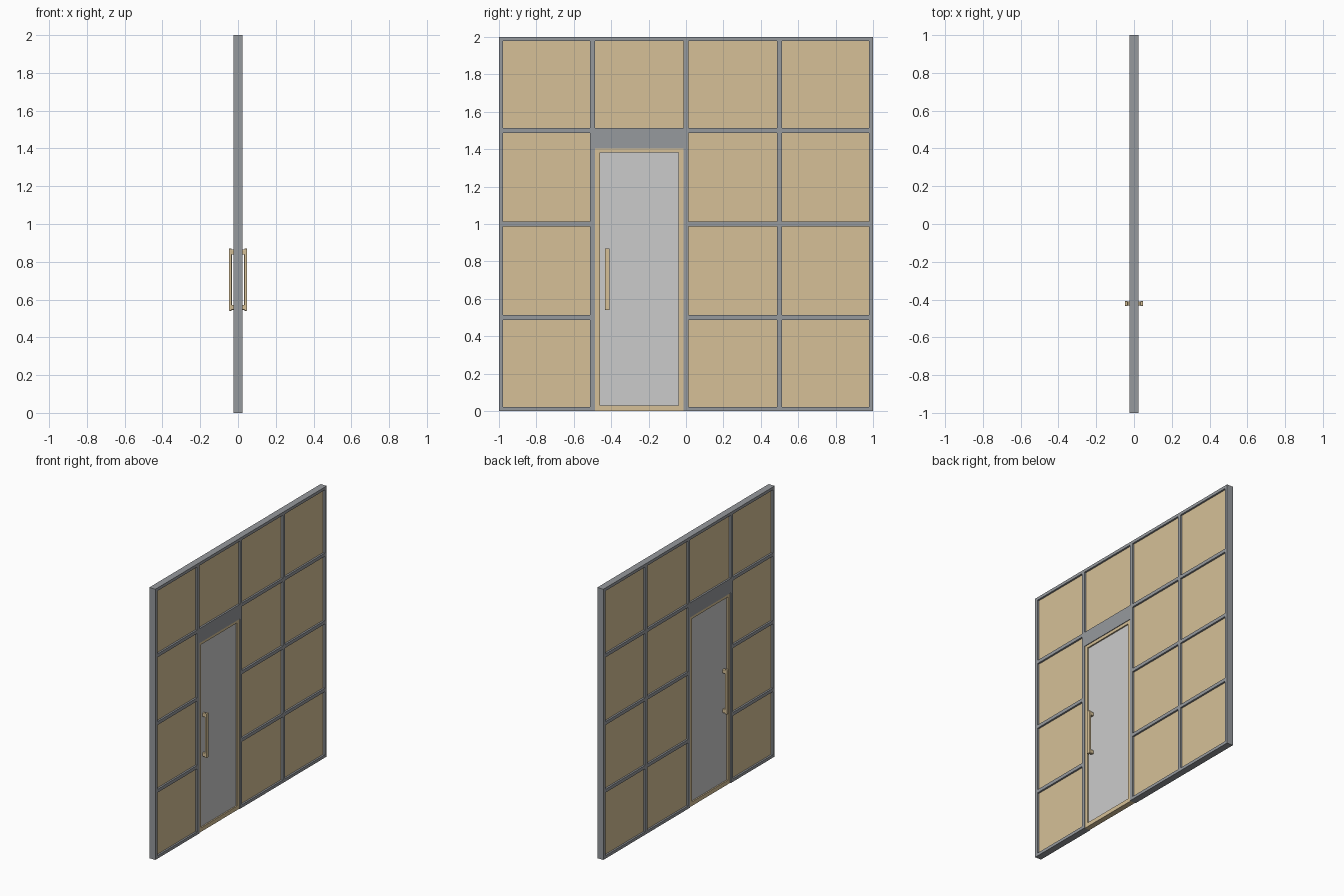
import bpy, bmesh
from mathutils import Matrix, Vector

if "Cube" in bpy.data.objects:
    bpy.data.objects.remove(bpy.data.objects["Cube"])


def material(name, rgb):
    m = bpy.data.materials.new(name)
    m.diffuse_color = (*rgb, 1)
    m.use_nodes = True
    m.node_tree.nodes["Principled BSDF"].inputs["Base Color"].default_value = m.diffuse_color
    return m


TAN = material("tan", (0.67, 0.53, 0.31))
SLATE = material("slate", (0.305, 0.32, 0.34))


def boxes(name, ranges, mat=None, bevel=0):
    """One object made of boxes given as (x0, x1, y0, y1, z0, z1)."""
    bm = bmesh.new()
    for x0, x1, y0, y1, z0, z1 in ranges:
        centre = Vector((x0 + x1, y0 + y1, z0 + z1)) / 2
        size = Matrix.Diagonal((x1 - x0, y1 - y0, z1 - z0, 1))
        bmesh.ops.create_cube(bm, size=1, matrix=Matrix.Translation(centre) @ size)
    mesh = bpy.data.meshes.new(name)
    bm.to_mesh(mesh)
    bm.free()
    ob = bpy.data.objects.new(name, mesh)
    bpy.context.collection.objects.link(ob)
    if mat:
        mesh.materials.append(mat)
    if bevel:
        mod = ob.modifiers.new("Bevel", "BEVEL")
        mod.width, mod.segments = bevel, 2
    return ob


D = 0.025       # half depth of the wall frame
P = 0.012       # half depth of the infill panels
W = 0.0125      # half width of an inner bar
EDGE = 0.022    # width of the outer bars

# Bar extents along y and z: outer bars sit inside the 2 x 2 square
ybars = [(-1, -1 + EDGE)] + [(c - W, c + W) for c in (-0.5, 0, 0.5)] + [(1 - EDGE, 1)]
zbars = [(0, EDGE)] + [(c - W, c + W) for c in (0.5, 1, 1.5)] + [(2 - EDGE, 2)]
DOOR_BAY = 1
DOOR_TOP = 1.405

# Grid of uprights and rails, with panels in every cell but the doorway
frame = [(-D, D, a, b, 0, 2) for a, b in ybars]
panels = []
for i in range(4):
    y0, y1 = ybars[i][1], ybars[i + 1][0]
    for j, (z0, z1) in enumerate(zbars):
        if i == DOOR_BAY and j < 3:
            continue
        if i == DOOR_BAY and j == 3:
            z0 = DOOR_TOP       # deep header over the door
        frame.append((-D, D, y0, y1, z0, z1))
        if j < 4:
            panels.append((-P, P, y0, y1, z1, zbars[j + 1][0]))
boxes("wall_frame", frame, SLATE)
boxes("wall_panels", panels, TAN)

# Door leaf: four rails around a pane
y0, y1 = ybars[DOOR_BAY][1], ybars[DOOR_BAY + 1][0]
g0, g1, gz0, gz1 = y0 + 0.027, y1 - 0.027, 0.03, 1.383
T = 0.02
boxes("door_frame", [
    (-T, T, y0, g0, 0, DOOR_TOP), (-T, T, g1, y1, 0, DOOR_TOP),
    (-T, T, g0, g1, 0, gz0), (-T, T, g0, g1, gz1, DOOR_TOP)], TAN)
boxes("door_pane", [(-0.01, 0.01, g0, g1, gz0, gz1)])

# Pull handle: upright grip on two posts, mirrored to the other face
h0, h1 = -0.434, -0.408
handle = boxes("door_handle", [
    (0.033, 0.048, h0, h1, 0.54, 0.87),
    (0.008, 0.04, h0 + 0.002, h1 - 0.002, 0.545, 0.572),
    (0.008, 0.04, h0 + 0.002, h1 - 0.002, 0.838, 0.865)], TAN, bevel=0.004)
mirror = handle.modifiers.new("Mirror", "MIRROR")
mirror.use_axis = (True, False, False)
